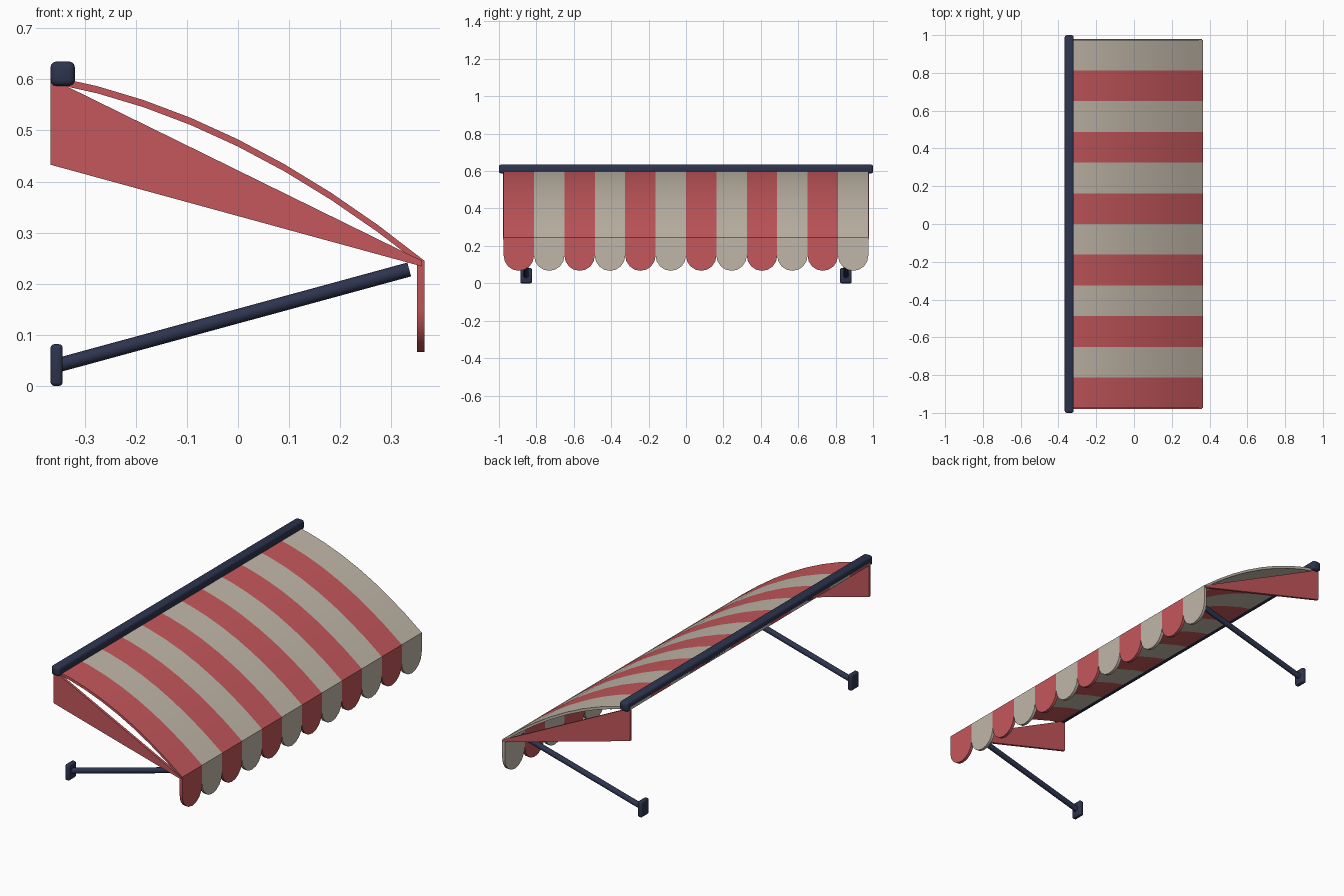
import bpy, bmesh, math
from mathutils import Vector

cube = bpy.data.objects.get("Cube")
if cube:
    bpy.data.objects.remove(cube)


def material(name, rgb):
    m = bpy.data.materials.new(name)
    m.use_nodes = True
    m.diffuse_color = (*rgb, 1)
    m.node_tree.nodes["Principled BSDF"].inputs["Base Color"].default_value = (*rgb, 1)
    return m


RED = material("red canvas", (0.55, 0.095, 0.105))
BEIGE = material("beige canvas", (0.53, 0.47, 0.39))
NAVY = material("navy metal", (0.026, 0.034, 0.075))

BACK, FRONT = -0.367, 0.365      # wall side and outer edge in x
TOP, EDGE = 0.607, 0.245         # canopy heights at those edges
HALF, STRIPES = 0.975, 12
WIDTH = 2 * HALF / STRIPES
CLOTH = 0.014


def finish(name, bm, mats, smooth=True):
    bmesh.ops.recalc_face_normals(bm, faces=bm.faces)
    mesh = bpy.data.meshes.new(name)
    bm.to_mesh(mesh)
    bm.free()
    for m in mats:
        mesh.materials.append(m)
    ob = bpy.data.objects.new(name, mesh)
    bpy.context.collection.objects.link(ob)
    if smooth:
        bpy.ops.object.select_all(action="DESELECT")
        ob.select_set(True)
        bpy.context.view_layer.objects.active = ob
        bpy.ops.object.shade_smooth_by_angle(angle=math.radians(30))
    return ob


def loft(bm, rings, index=lambda i: 0):
    """Join equal closed outlines into a capped solid."""
    rings = [[bm.verts.new(p) for p in ring] for ring in rings]
    n = len(rings[0])
    for i, (a, b) in enumerate(zip(rings, rings[1:])):
        for k in range(n):
            j = (k + 1) % n
            bm.faces.new((a[k], a[j], b[j], b[k])).material_index = index(i)
    bm.faces.new(rings[0]).material_index = index(0)
    bm.faces.new(rings[-1]).material_index = index(len(rings) - 2)


def rounded_box(name, low, high, bevel):
    bm = bmesh.new()
    bmesh.ops.create_cube(bm, size=1)
    for v in bm.verts:
        v.co = [(l + h) / 2 + c * (h - l) for l, h, c in zip(low, high, v.co)]
    bmesh.ops.bevel(bm, geom=bm.edges[:], offset=bevel, segments=3,
                    profile=0.5, affect="EDGES")
    return finish(name, bm, [NAVY])


# Bowed striped canopy
top_line = []
for i in range(9):
    t = i / 8
    z = TOP + (EDGE - TOP) * t + 0.057 * 4 * t * (1 - t)
    top_line.append((BACK + (FRONT - BACK) * t, z))
outline = top_line + [(x, z - CLOTH) for x, z in reversed(top_line)]
bm = bmesh.new()
loft(bm, [[(x, -HALF + s * WIDTH, z) for x, z in outline]
          for s in range(STRIPES + 1)], lambda i: i % 2)
finish("canopy", bm, [RED, BEIGE])

# Scalloped valance, one rounded flap under each stripe
bm = bmesh.new()
radius = WIDTH / 2
for s in range(STRIPES):
    mid = -HALF + (s + 0.5) * WIDTH
    flap = [(mid - radius, EDGE), (mid + radius, EDGE)]
    for k in range(9):
        a = math.pi * k / 8
        flap.append((mid + radius * math.cos(a), 0.148 - radius * math.sin(a)))
    loft(bm, [[(x, y, z) for y, z in flap] for x in (FRONT - 0.015, FRONT)],
         lambda i, c=s % 2: c)
finish("valance", bm, [RED, BEIGE])

# Side cheeks, wall plates and support arms at both ends
for side, sign in (("right", -1), ("left", 1)):
    cheek = [(BACK, 0.433), (BACK, TOP - 0.005), (0.36, EDGE), (0.36, EDGE - 0.011)]
    bm = bmesh.new()
    loft(bm, [[(x, sign * y, z) for x, z in cheek] for y in (0.966, 0.979)])
    finish(side + "_cheek", bm, [RED], smooth=False)

    y = sign * 0.855
    rounded_box(side + "_wall_plate", (BACK, y - 0.031, 0), (BACK + 0.024, y + 0.031, 0.082), 0.008)

    start, end = Vector((BACK + 0.012, y, 0.04)), Vector((0.335, y, 0.228))
    bm = bmesh.new()
    bmesh.ops.create_cone(bm, cap_ends=True, segments=16, radius1=0.014,
                          radius2=0.014, depth=(end - start).length)
    arm = finish(side + "_support_arm", bm, [NAVY])
    arm.location = (start + end) / 2
    arm.rotation_euler = (end - start).to_track_quat("Z", "Y").to_euler()

# Roller housing along the wall
rounded_box("roller_housing", (BACK, -1, 0.587), (BACK + 0.048, 1, 0.635), 0.012)
